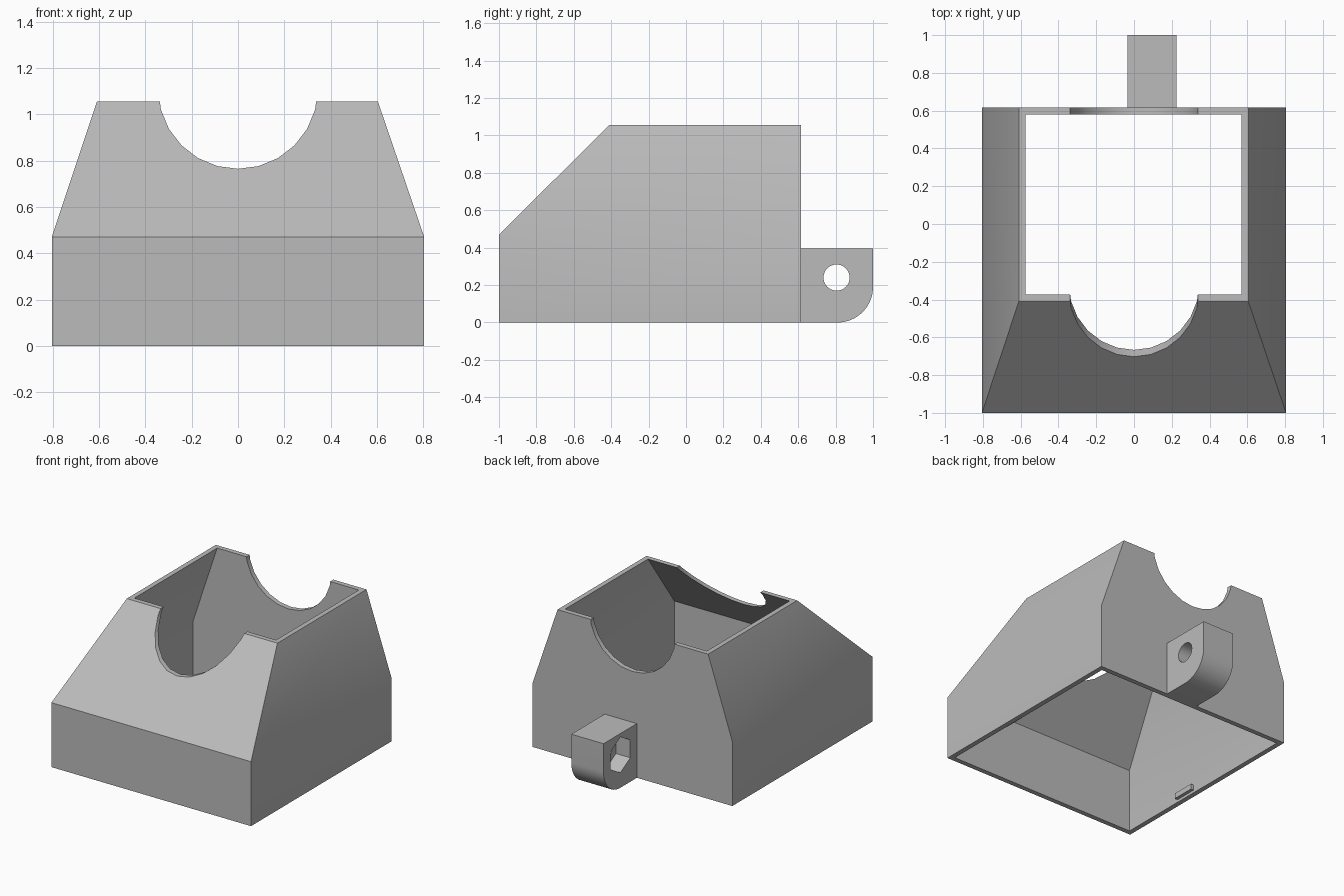
import bpy, bmesh, math
from mathutils import Matrix

cube = bpy.data.objects.get("Cube")
if cube:
    bpy.data.objects.remove(cube, do_unlink=True)

grey = bpy.data.materials.new("plain_grey")
grey.use_nodes = True
grey.diffuse_color = (0.5, 0.5, 0.5, 1)
grey.node_tree.nodes["Principled BSDF"].inputs["Base Color"].default_value = (0.5, 0.5, 0.5, 1)

WALL = 0.036
BACK = 0.616


def finish(name, bm):
    bmesh.ops.recalc_face_normals(bm, faces=bm.faces)
    mesh = bpy.data.meshes.new(name)
    bm.to_mesh(mesh)
    bm.free()
    obj = bpy.data.objects.new(name, mesh)
    bpy.context.collection.objects.link(obj)
    mesh.materials.append(grey)
    return obj


def box(name, x, y, z):
    bm = bmesh.new()
    bmesh.ops.create_cube(bm, size=1)
    for v in bm.verts:
        v.co = [r[0] if c < 0 else r[1] for c, r in zip(v.co, (x, y, z))]
    return finish(name, bm)


def prism(name, points, x0, x1):
    """Extrude a (y, z) outline along x."""
    bm = bmesh.new()
    face = bm.faces.new([bm.verts.new((x0, y, z)) for y, z in points])
    new = bmesh.ops.extrude_face_region(bm, geom=[face])["geom"]
    bmesh.ops.translate(bm, vec=(x1 - x0, 0, 0),
                        verts=[g for g in new if isinstance(g, bmesh.types.BMVert)])
    return finish(name, bm)


def circle(cy, cz, r, n, start=0):
    return [(cy + r * math.cos(start + math.tau * i / n),
             cz + r * math.sin(start + math.tau * i / n)) for i in range(n)]


def cut(target, cutter):
    cutter.hide_render = True
    mod = target.modifiers.new("cut", "BOOLEAN")
    mod.operation = "DIFFERENCE"
    mod.solver = "EXACT"
    mod.object = cutter
    bpy.ops.object.select_all(action="DESELECT")
    bpy.context.view_layer.objects.active = target
    target.select_set(True)
    bpy.ops.object.modifier_apply(modifier=mod.name)
    bpy.data.objects.remove(cutter, do_unlink=True)


# Open tapered housing: outer rings going up, inner rings coming down
levels = [(-0.805, 0.805, -1.0, 0), (-0.805, 0.805, -1.0, 0.47), (-0.61, 0.605, -0.41, 1.055)]
bm = bmesh.new()


def ring(level, inset):
    left, right, front, z = level
    left, right, front, back = left + inset, right - inset, front + inset, BACK - inset
    return [bm.verts.new(p) for p in
            ((left, front, z), (right, front, z), (right, back, z), (left, back, z))]


rings = [ring(l, 0) for l in levels] + [ring(l, WALL) for l in reversed(levels)]
for a, b in zip(rings, rings[1:] + rings[:1]):
    for i in range(4):
        j = (i + 1) % 4
        bm.faces.new((a[i], a[j], b[j], b[i]))
housing = finish("housing", bm)

# Round cradle notch through front and back walls
bm = bmesh.new()
bmesh.ops.create_cone(bm, cap_ends=True, segments=24, radius1=0.345, radius2=0.345, depth=3,
                      matrix=Matrix.Translation((0, 0, 1.11)) @ Matrix.Rotation(math.pi / 2, 4, "X"))
cut(housing, finish("notch_cutter", bm))

# Mounting lug with a rounded lower corner
R = 0.19
outline = [(BACK - 0.015, 0), (BACK - 0.015, 0.395), (1.0, 0.395)]
for i in range(17):
    a = -math.pi / 2 * i / 16
    outline.append((1.0 - R + R * math.cos(a), R + R * math.sin(a)))
lug = prism("mounting_lug", outline, -0.035, 0.225)
cut(lug, prism("bolt_hole_cutter", circle(0.805, 0.24, 0.07, 32), -0.3, 0.4))
cut(lug, prism("nut_pocket_cutter", circle(0.805, 0.24, 0.13, 6, math.pi / 2), -0.2, 0.08))

# Small snap ridges inside the side walls
for side, s in (("left", 1), ("right", -1)):
    box(side + "_snap_ridge", sorted((s * 0.745, s * 0.785)), (-0.46, -0.29), (0.02, 0.06))

# Smooth only the curved surfaces
for obj in (housing, lug):
    bpy.ops.object.select_all(action="DESELECT")
    bpy.context.view_layer.objects.active = obj
    obj.select_set(True)
    bpy.ops.object.shade_smooth_by_angle(angle=math.radians(25))
